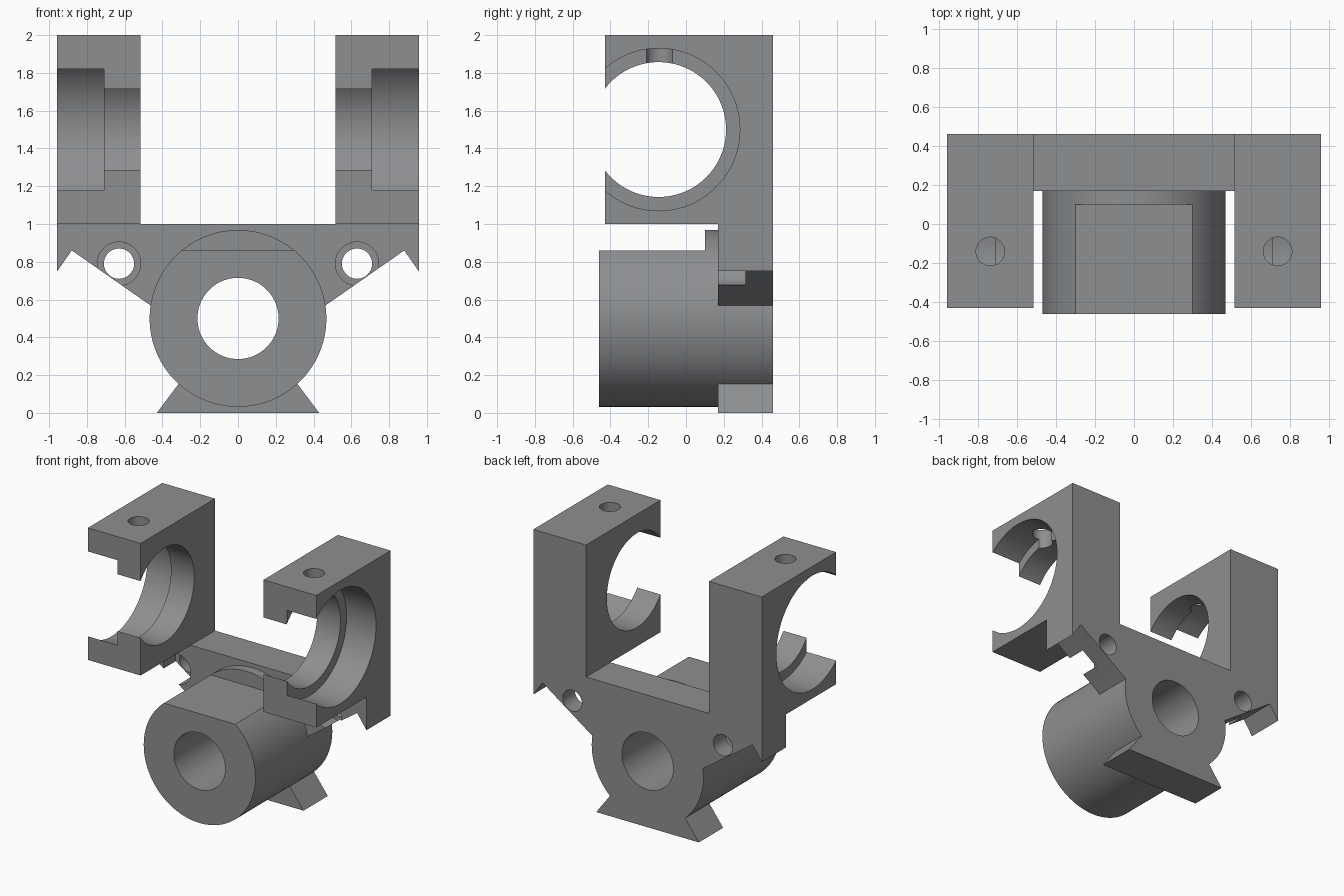
import bpy, bmesh, math
from mathutils import Vector

if "Cube" in bpy.data.objects:
    bpy.data.objects.remove(bpy.data.objects["Cube"])

grey = bpy.data.materials.new("cast_grey")
grey.diffuse_color = (0.27, 0.275, 0.285, 1)
grey.use_nodes = True
grey.node_tree.nodes["Principled BSDF"].inputs["Base Color"].default_value = grey.diffuse_color


def prism(name, outline, axis, lo, hi):
    """Extrude a closed 2D outline: axis 'x' takes (y, z), 'y' takes (x, z), 'z' takes (x, y)."""
    place = {'x': lambda a, b, t: (t, a, b),
             'y': lambda a, b, t: (a, t, b),
             'z': lambda a, b, t: (a, b, t)}[axis]
    bm = bmesh.new()
    face = bm.faces.new([bm.verts.new(place(a, b, lo)) for a, b in outline])
    ext = bmesh.ops.extrude_face_region(bm, geom=[face])
    verts = [g for g in ext['geom'] if isinstance(g, bmesh.types.BMVert)]
    bmesh.ops.translate(bm, verts=verts, vec=Vector(place(0, 0, hi - lo)))
    bmesh.ops.recalc_face_normals(bm, faces=bm.faces)
    mesh = bpy.data.meshes.new(name)
    bm.to_mesh(mesh)
    bm.free()
    mesh.materials.append(grey)
    ob = bpy.data.objects.new(name, mesh)
    bpy.context.collection.objects.link(ob)
    return ob


def circle(a, b, r, n=72):
    return [(a + r * math.cos(2 * math.pi * i / n),
             b + r * math.sin(2 * math.pi * i / n)) for i in range(n)]


def rect(a0, b0, a1, b1):
    return [(a0, b0), (a1, b0), (a1, b1), (a0, b1)]


def combine(target, other, operation):
    """Apply a boolean and remove the tool object."""
    mod = target.modifiers.new(operation.lower(), 'BOOLEAN')
    mod.operation = operation
    mod.solver = 'EXACT'
    mod.object = other
    bpy.context.view_layer.objects.active = target
    bpy.ops.object.modifier_apply(modifier=mod.name)
    bpy.data.objects.remove(other, do_unlink=True)


FRONT, STEP, BACK = -0.46, 0.17, 0.46

# Back plate: two uprights, cross web, pointed lower corners and flared foot
half = [(0.515, 1.0), (0.515, 2.0), (0.957, 2.0), (0.957, 0.75), (0.88, 0.86),
        (0.465, 0.57), (0.35, 0.47), (0.235, 0.26), (0.31, 0.16), (0.43, 0.0)]
plate = half + [(-x, z) for x, z in reversed(half)]
bracket = prism("bracket", plate, 'y', STEP, BACK)

# Central barrel with a flat on top and a full-round collar at the plate
barrel = prism("barrel", circle(0, 0.5, 0.468, 96), 'y', FRONT, BACK)
combine(barrel, prism("barrel_flat", rect(-0.6, 0.86, 0.6, 1.2), 'y', -0.6, 0.1), 'DIFFERENCE')
combine(bracket, barrel, 'UNION')

# Open clamp blocks in front of the uprights
for s in (-1, 1):
    x0, x1 = sorted((s * 0.515, s * 0.957))
    combine(bracket, prism("clamp", rect(x0, -0.43, x1, STEP + 0.1), 'z', 1.0, 2.0), 'UNION')

# Barrel bore
combine(bracket, prism("barrel_bore", circle(0, 0.5, 0.215), 'y', -1, 1), 'DIFFERENCE')

for s in (-1, 1):
    # Clamp bore, with a wider seat on the outer side
    lo, hi = sorted((s * 0.4, s * 1.1))
    combine(bracket, prism("clamp_bore", circle(-0.145, 1.5, 0.357, 96), 'x', lo, hi), 'DIFFERENCE')
    lo, hi = sorted((s * 0.71, s * 1.1))
    combine(bracket, prism("clamp_seat", circle(-0.145, 1.5, 0.43, 96), 'x', lo, hi), 'DIFFERENCE')
    # Set-screw hole through the upper arm
    combine(bracket, prism("screw_hole", circle(s * 0.735, -0.14, 0.073, 40), 'z', 1.5, 2.2), 'DIFFERENCE')
    # Mounting hole with front counterbore
    combine(bracket, prism("mount_hole", circle(s * 0.63, 0.79, 0.08, 48), 'y', 0.0, 0.6), 'DIFFERENCE')
    combine(bracket, prism("mount_counterbore", circle(s * 0.63, 0.79, 0.115, 48), 'y', 0.0, 0.315), 'DIFFERENCE')

# Smooth the round walls, keep the machined edges crisp
bpy.ops.object.select_all(action='DESELECT')
bracket.select_set(True)
bpy.context.view_layer.objects.active = bracket
bpy.ops.object.shade_smooth_by_angle(angle=math.radians(30))
